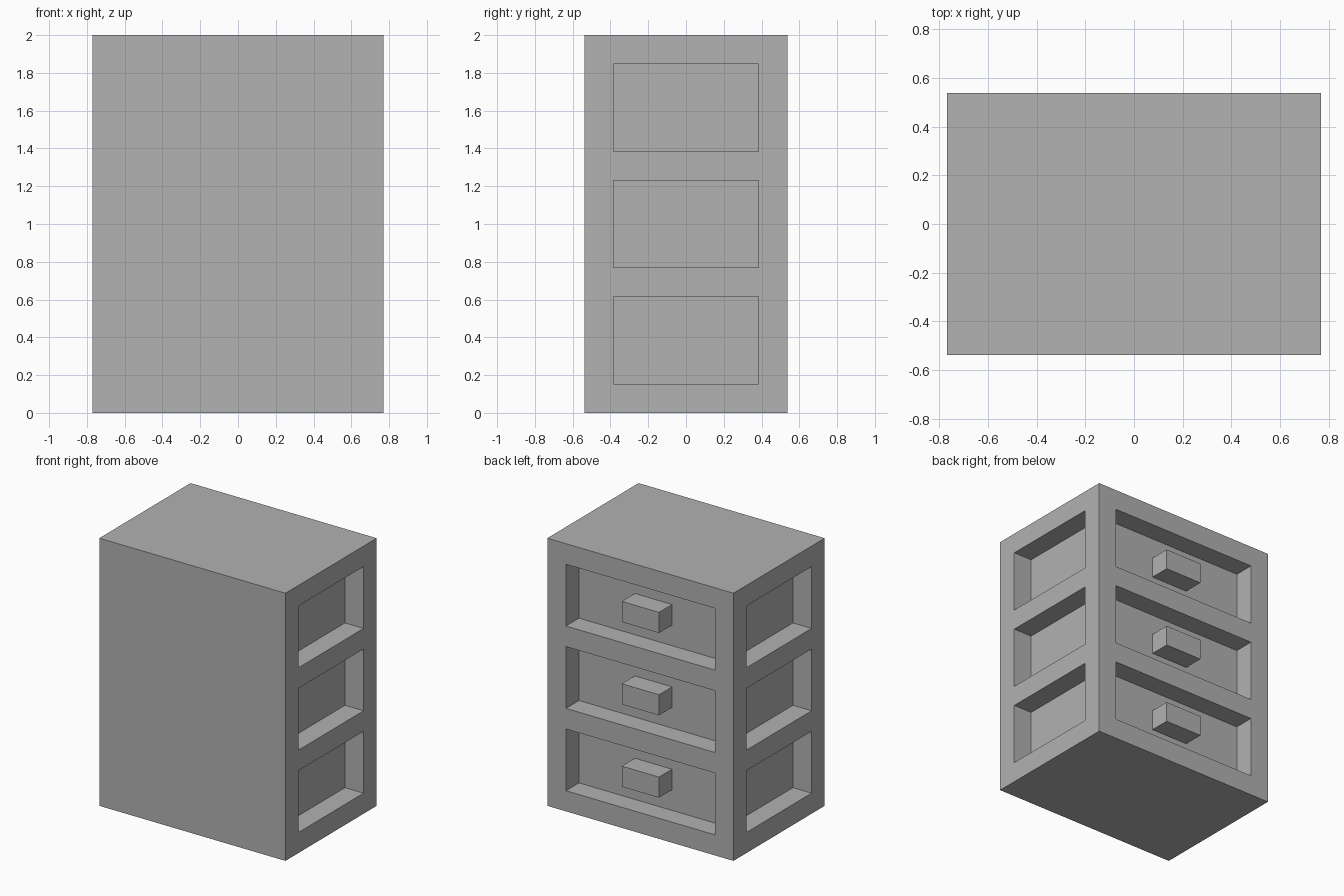
import bpy
import bmesh
from mathutils import Vector

if "Cube" in bpy.data.objects:
    bpy.data.objects.remove(bpy.data.objects["Cube"], do_unlink=True)

# Everything sits on a grid of 13 units in height
U = 2 / 13
HALF_X, HALF_Y, HEIGHT = 5 * U, 3.5 * U, 13 * U
DRAWER_BOTTOMS = (1, 5, 9)

grey = bpy.data.materials.new("plain_grey")
grey.use_nodes = True
colour = (0.445, 0.445, 0.445, 1)
grey.diffuse_color = colour
grey.node_tree.nodes["Principled BSDF"].inputs["Base Color"].default_value = colour


def box(bm, low, high):
    low, high = Vector(low), Vector(high)
    verts = bmesh.ops.create_cube(bm, size=1)["verts"]
    bmesh.ops.scale(bm, vec=high - low, verts=verts)
    bmesh.ops.translate(bm, vec=(low + high) / 2, verts=verts)


def finish(bm, name):
    bmesh.ops.recalc_face_normals(bm, faces=bm.faces)
    mesh = bpy.data.meshes.new(name)
    bm.to_mesh(mesh)
    bm.free()
    mesh.materials.append(grey)
    obj = bpy.data.objects.new(name, mesh)
    bpy.context.collection.objects.link(obj)
    return obj


def cut(bm, point, normal):
    bmesh.ops.bisect_plane(bm, geom=bm.verts[:] + bm.edges[:] + bm.faces[:],
                           plane_co=point, plane_no=normal)


# Cabinet body, scored along the panel borders
bm = bmesh.new()
box(bm, (-HALF_X, -HALF_Y, 0), (HALF_X, HALF_Y, HEIGHT))
for side in (-1, 1):
    cut(bm, (side * (HALF_X - U), 0, 0), (1, 0, 0))
    cut(bm, (0, side * (HALF_Y - U), 0), (0, 1, 0))
for row in DRAWER_BOTTOMS:
    for z in (row, row + 3):
        cut(bm, (0, 0, z * U), (0, 0, 1))
bm.normal_update()

# Merge the plain front, top and bottom back into single faces
for direction in ((0, -1, 0), (0, 0, 1), (0, 0, -1)):
    plain = [f for f in bm.faces if f.normal.dot(Vector(direction)) > 0.9]
    bmesh.ops.dissolve_faces(bm, faces=plain)


def is_panel(face):
    c, n = face.calc_center_median(), face.normal
    in_row = any(row < c.z / U < row + 3 for row in DRAWER_BOTTOMS)
    on_back = n.y > 0.9 and abs(c.x) < HALF_X - U
    on_side = abs(n.x) > 0.9 and abs(c.y) < HALF_Y - U
    return in_row and (on_back or on_side)


# Sink the drawer fronts and side panels
bm.normal_update()
panels = [f for f in bm.faces if is_panel(f)]
for face in bmesh.ops.extrude_discrete_faces(bm, faces=panels)["faces"]:
    face.normal_update()
    bmesh.ops.translate(bm, vec=face.normal * -U, verts=face.verts[:])
finish(bm, "cabinet_body")

# Block handles, flush with the outer frame
for row, label in zip(DRAWER_BOTTOMS, ("lower", "middle", "upper")):
    bm = bmesh.new()
    box(bm, (-U, HALF_Y - U, (row + 1) * U), (U, HALF_Y, (row + 2) * U))
    finish(bm, label + "_drawer_handle")
